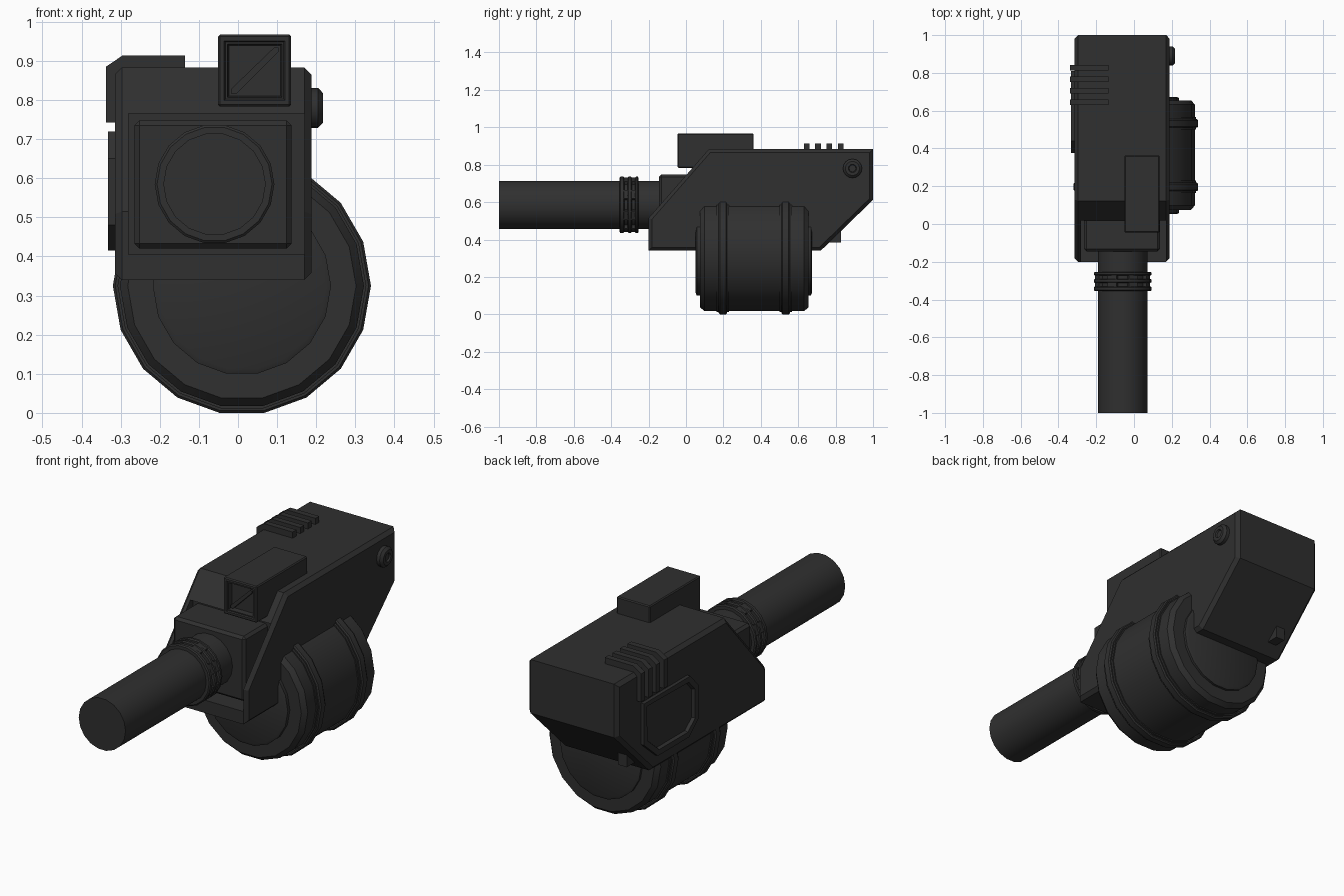
import bpy, bmesh, math
from mathutils import Vector, Matrix

if "Cube" in bpy.data.objects:
    bpy.data.objects.remove(bpy.data.objects["Cube"])

mat = bpy.data.materials.new("dark gunmetal grey")
mat.diffuse_color = (0.029, 0.029, 0.029, 1)
mat.use_nodes = True
mat.node_tree.nodes["Principled BSDF"].inputs["Base Color"].default_value = mat.diffuse_color


def finish(name, bm, smooth=False):
    bmesh.ops.recalc_face_normals(bm, faces=bm.faces[:])
    me = bpy.data.meshes.new(name)
    bm.to_mesh(me)
    bm.free()
    me.materials.append(mat)
    ob = bpy.data.objects.new(name, me)
    bpy.context.collection.objects.link(ob)
    if smooth:
        bpy.ops.object.select_all(action='DESELECT')
        ob.select_set(True)
        bpy.context.view_layer.objects.active = ob
        bpy.ops.object.shade_smooth_by_angle(angle=math.radians(28))
    return ob


def prism(bm, pts, axis, a, b):
    """Extrude a closed profile along x (y,z points) or y (x,z points)."""
    def place(p, t):
        return (t, p[0], p[1]) if axis == 'x' else (p[0], t, p[1])
    va = [bm.verts.new(place(p, a)) for p in pts]
    vb = [bm.verts.new(place(p, b)) for p in pts]
    n = len(pts)
    caps = [bm.faces.new(va), bm.faces.new(vb[::-1])]
    for i in range(n):
        bm.faces.new((va[i], vb[i], vb[(i + 1) % n], va[(i + 1) % n]))
    return caps


def box_bm(lo, hi):
    bm = bmesh.new()
    prism(bm, [(lo[1], lo[2]), (hi[1], lo[2]), (hi[1], hi[2]), (lo[1], hi[2])], 'x', lo[0], hi[0])
    bmesh.ops.recalc_face_normals(bm, faces=bm.faces[:])
    return bm


def bevel(bm, edges, w):
    bmesh.ops.bevel(bm, geom=list(edges), offset=w, segments=1, affect='EDGES', profile=0.5)


def lathe(name, profile, centre, sides, axis='y', phase=0.0):
    """Turn (radius, distance) points around the y or x axis."""
    bm = bmesh.new()
    rings = []
    for r, d in profile:
        ring = []
        for i in range(sides):
            t = phase + 2 * math.pi * i / sides
            u, v = r * math.cos(t), r * math.sin(t)
            co = (centre[0] + u, d, centre[1] + v) if axis == 'y' else (d, centre[0] + u, centre[1] + v)
            ring.append(bm.verts.new(co))
        rings.append(ring)
    for p, q in zip(rings, rings[1:]):
        for i in range(sides):
            j = (i + 1) % sides
            bm.faces.new((p[i], q[i], q[j], p[j]))
    bm.faces.new(rings[0])
    bm.faces.new(rings[-1])
    return finish(name, bm, True)


# Main housing with chamfered flanks
bm = bmesh.new()
caps = prism(bm, [(-.2, .34), (-.2, .515), (.122, .883), (1, .883), (1, .612), (.72, .34)], 'x', -.315, .188)
bevel(bm, {e for f in caps for e in f.edges}, .018)
housing = finish("housing", bm)

# Deep pocket in the front of the housing
cutter = finish("pocket_cutter", box_bm((-.28, -.4, .405), (.17, .04, .765)))
cutter.hide_render = True
mod = housing.modifiers.new("pocket", 'BOOLEAN')
mod.object, mod.operation, mod.solver = cutter, 'DIFFERENCE', 'EXACT'
bpy.ops.object.select_all(action='DESELECT')
bpy.context.view_layer.objects.active = housing
housing.select_set(True)
bpy.ops.object.modifier_apply(modifier=mod.name)
bpy.data.objects.remove(cutter, do_unlink=True)

# Barrel mount block
bm = box_bm((-.265, -.145, .42), (.137, .1, .748))
bevel(bm, bm.edges[:], .013)
finish("barrel_mount", bm)

# Barrel with three clamp rings and linking bars
C = (-.06, .585)
lathe("barrel", [(.131, -1), (.131, -.1)], C, 18)
for i, (a, b) in enumerate([(-.355, -.33), (-.312, -.29), (-.273, -.253)]):
    lathe(f"barrel_ring_{i}", [(.147, a), (.153, a + .005), (.153, b - .005), (.147, b)], C, 18)
bm = bmesh.new()
for i in range(8):
    m = (Matrix.Translation((C[0], -.304, C[1])) @ Matrix.Rotation(math.pi / 4 * i + math.pi / 8, 4, 'Y')
         @ Matrix.Translation((.135, 0, 0)) @ Matrix.Diagonal((.024, .09, .05, 1)))
    bmesh.ops.create_cube(bm, size=1, matrix=m)
finish("barrel_ring_links", bm)

# Drum magazine: stepped ends, chamfered rim, two raised bands
D = (.01, .325)
lathe("drum", [(.215, .052), (.228, .058), (.228, .075), (.292, .075), (.312, .098), (.312, .632),
               (.292, .655), (.228, .655), (.228, .667), (.215, .673)], D, 18)
for i, y in enumerate((.197, .533)):
    lathe(f"drum_band_{i}", [(.318, y - .033), (.318, y - .022), (.324, y - .022), (.33, y - .016),
                             (.33, y + .016), (.324, y + .022), (.318, y + .022), (.318, y + .033)], D, 18)

# Sight box with recessed window and diagonal bar
bm = box_bm((-.051, -.045, .783), (.136, .362, .967))
bevel(bm, bm.edges[:], .005)
front = min(bm.faces, key=lambda f: f.calc_center_median().y)
for thick, push in ((.015, 0), (.005, .006), (.007, 0), (.005, .025)):
    bmesh.ops.inset_region(bm, faces=[front], thickness=thick)
    bmesh.ops.translate(bm, verts=front.verts[:], vec=(0, push, 0))
finish("sight_box", bm)
bm = bmesh.new()
prism(bm, [(-.018, .817), (-.003, .817), (.103, .923), (.103, .934), (.092, .934), (-.018, .828)], 'y', -.036, .0)
finish("sight_diagonal_bar", bm)

# Four cooling fins over the left top edge
bm = bmesh.new()
for i in range(4):
    y = .63 + .0605 * i
    prism(bm, [(-.338, .742), (-.338, .885), (-.295, .914), (-.135, .914), (-.135, .86), (-.28, .86), (-.28, .742)],
          'y', y, y + .03)
finish("cooling_fins", bm)

# Port frame on the left flank with sunken centre
bm = bmesh.new()
caps = prism(bm, [(.81, .72), (.44, .72), (.375, .65), (.375, .48), (.45, .415), (.7, .415), (.81, .51)],
             'x', -.333, -.305)
bmesh.ops.recalc_face_normals(bm, faces=bm.faces[:])
bmesh.ops.inset_region(bm, faces=[caps[0]], thickness=.03)
bmesh.ops.inset_region(bm, faces=[caps[0]], thickness=.006)
bmesh.ops.translate(bm, verts=caps[0].verts[:], vec=(.016, 0, 0))
finish("port_frame", bm)

# Catch tab under the rear slope
bm = bmesh.new()
prism(bm, [(.74, .37), (.76, .385), (.83, .385), (.83, .47), (.74, .47)], 'x', -.25, -.2)
finish("catch_tab", bm)

# Pivot button on the right flank
lathe("pivot_button", [(.051, .18), (.051, .205), (.038, .217), (.022, .217), (.018, .209)], (.89, .78), 16, 'x')
